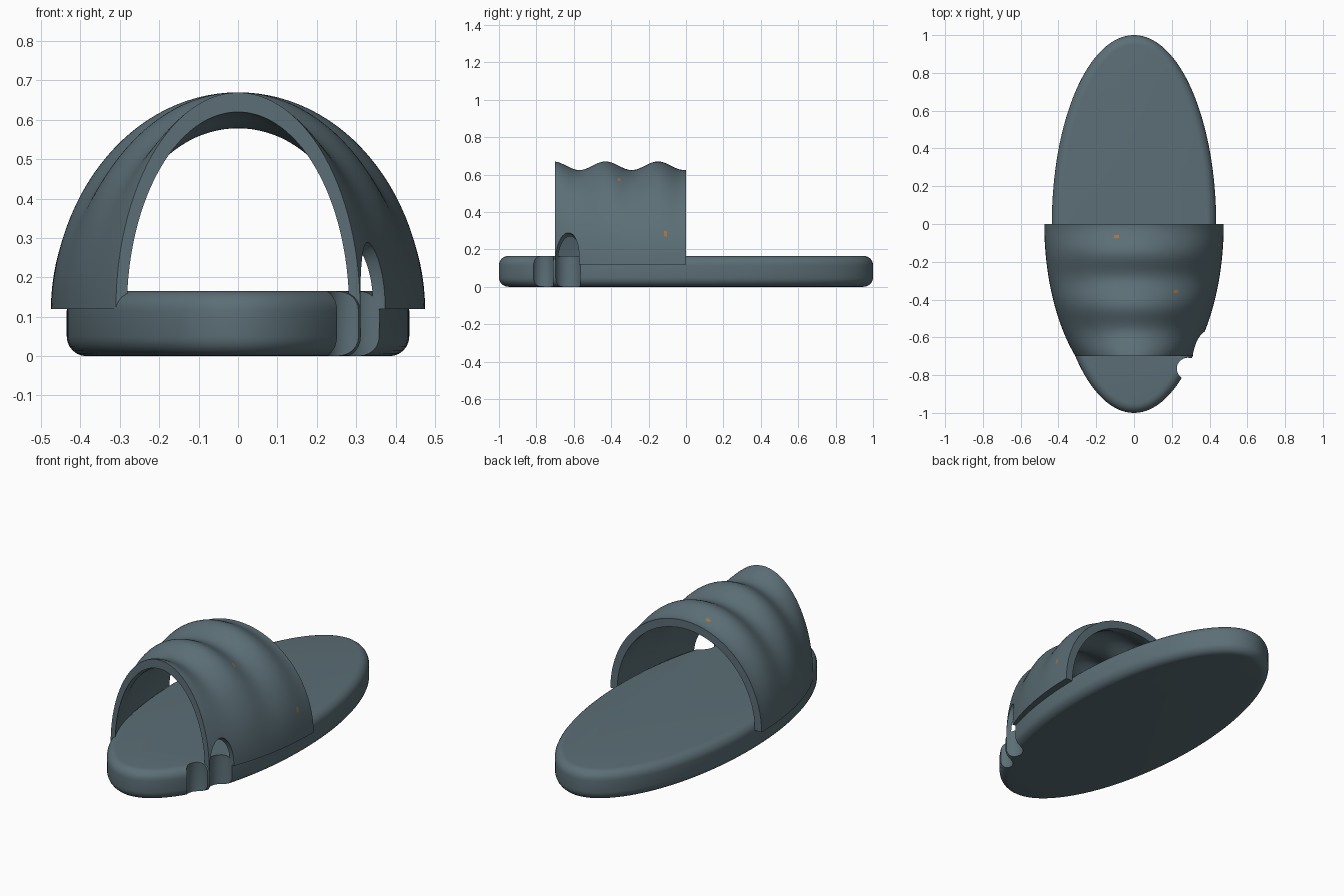
import bpy, bmesh, math
from mathutils import Vector

cube = bpy.data.objects.get("Cube")
if cube:
    bpy.data.objects.remove(cube)


def material(name, rgb):
    m = bpy.data.materials.new(name)
    m.use_nodes = True
    m.diffuse_color = (*rgb, 1)
    m.node_tree.nodes["Principled BSDF"].inputs["Base Color"].default_value = (*rgb, 1)
    return m


SLATE = material("slate blue", (0.105, 0.157, 0.18))
RUST = material("rust fleck", (0.4, 0.17, 0.05))


def make_object(name, bm, mats=()):
    bmesh.ops.recalc_face_normals(bm, faces=bm.faces)
    mesh = bpy.data.meshes.new(name)
    bm.to_mesh(mesh)
    bm.free()
    ob = bpy.data.objects.new(name, mesh)
    bpy.context.collection.objects.link(ob)
    for m in mats:
        mesh.materials.append(m)
    return ob


def apply_modifiers(ob):
    bpy.ops.object.select_all(action="DESELECT")
    ob.select_set(True)
    bpy.context.view_layer.objects.active = ob
    for mod in list(ob.modifiers):
        bpy.ops.object.modifier_apply(modifier=mod.name)


def make_cutter(name, centre, radius, up, down):
    """Upright rounded plug, with separate heights above and below its centre."""
    bm = bmesh.new()
    bmesh.ops.create_uvsphere(bm, u_segments=32, v_segments=32, radius=1)
    for v in bm.verts:
        height = up if v.co.z > 0 else down
        v.co = Vector(centre) + Vector((v.co.x * radius, v.co.y * radius, v.co.z * height))
    ob = make_object(name, bm, [SLATE])
    ob.hide_render = True
    return ob


# Sole: an oval slab with rounded rims
SOLE_HEIGHT = 0.165
bm = bmesh.new()
bmesh.ops.create_cone(bm, cap_ends=True, segments=128, radius1=1, radius2=1, depth=SOLE_HEIGHT)
for v in bm.verts:
    v.co.x *= 0.435
    v.co.z += SOLE_HEIGHT / 2
sole = make_object("sole", bm, [SLATE])
bevel = sole.modifiers.new("rounded rim", "BEVEL")
bevel.width = 0.05
bevel.segments = 6
bevel.limit_method = "ANGLE"
bevel.angle_limit = math.radians(40)

# Upper: a ribbed, tapering arch of even thickness
BASE, ROWS, ARC = 0.12, 48, 56
bm = bmesh.new()
rings = []
for j in range(ROWS + 1):
    y = -0.7 + 0.7 * j / ROWS
    width = 0.475 * math.sqrt(1 - (y / 0.924) ** 2)
    height = 0.527 + 0.023 * math.cos(math.tau * (y + 0.43) / 0.28)
    ring = []
    for scale, steps in ((1, range(ARC + 1)), (0.91, range(ARC, -1, -1))):
        for i in steps:
            a = math.pi * i / ARC
            ring.append(bm.verts.new((width * scale * math.cos(a), y,
                                      BASE + height * scale * math.sin(a))))
    rings.append(ring)
count = len(rings[0])
for r0, r1 in zip(rings, rings[1:]):
    for i in range(count):
        k = (i + 1) % count
        bm.faces.new((r0[i], r0[k], r1[k], r1[i]))
for ring in (rings[0], rings[-1]):
    for i in range(ARC):
        bm.faces.new((ring[i], ring[i + 1], ring[count - 2 - i], ring[count - 1 - i]))

# Small stray flecks on the upper
for spot in ((0.22, -0.35, 0.57), (-0.1, -0.065, 0.63), (0.46, -0.11, 0.28)):
    nearest = min(bm.faces, key=lambda f: (f.calc_center_median() - Vector(spot)).length)
    nearest.material_index = 1
upper = make_object("upper", bm, [SLATE, RUST])

# Two bites taken out of the left front edge
front_bite = make_cutter("front_bite_cutter", (0.283, -0.765, 0.08), 0.06, 0.25, 0.25)
rear_bite = make_cutter("rear_bite_cutter", (0.338, -0.632, 0.14), 0.071, 0.15, 0.5)
for part, cutters in ((sole, (front_bite, rear_bite)), (upper, (rear_bite,))):
    for cutter in cutters:
        cut = part.modifiers.new("bite", "BOOLEAN")
        cut.operation = "DIFFERENCE"
        cut.solver = "EXACT"
        cut.object = cutter
    apply_modifiers(part)
    bpy.ops.object.shade_smooth_by_angle(angle=math.radians(35))
for cutter in (front_bite, rear_bite):
    bpy.data.objects.remove(cutter)
